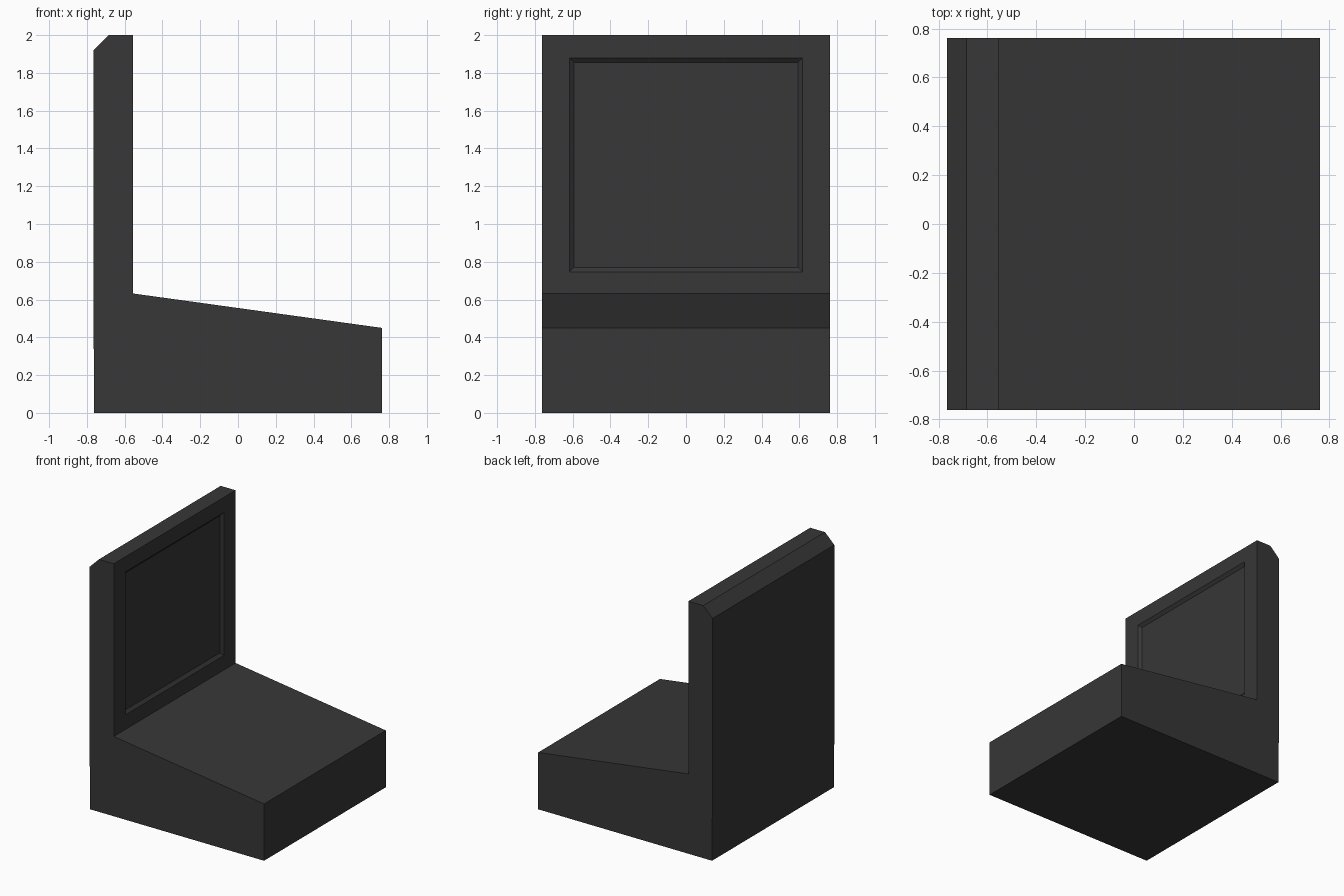
import bpy, bmesh

if "Cube" in bpy.data.objects:
    bpy.data.objects.remove(bpy.data.objects["Cube"])

HALF_WIDTH = 0.762

# one dark upholstery colour
fabric = bpy.data.materials.new("charcoal_fabric")
fabric.diffuse_color = (0.038, 0.038, 0.038, 1)
fabric.use_nodes = True
fabric.node_tree.nodes["Principled BSDF"].inputs["Base Color"].default_value = fabric.diffuse_color

# side profile (x, z): sloped seat, upright back, chamfered rear top edge
profile = [(-0.762, 0), (0.762, 0), (0.762, 0.45), (-0.555, 0.632),
           (-0.555, 2.0), (-0.685, 2.0), (-0.766, 1.92), (-0.766, 0.34),
           (-0.762, 0.338)]

bm = bmesh.new()
side = bm.faces.new([bm.verts.new((x, -HALF_WIDTH, z)) for x, z in profile])
ext = bmesh.ops.extrude_face_region(bm, geom=[side], use_keep_orig=True)
for v in ext["geom"]:
    if isinstance(v, bmesh.types.BMVert):
        v.co.y = HALF_WIDTH
bmesh.ops.recalc_face_normals(bm, faces=bm.faces[:])

# shallow recessed panel with sloping rim on the front of the backrest
panel = next(f for f in bm.faces if f.normal.x > 0.99 and f.calc_center_median().z > 1)


def inset_to(face, half_y, z0, z1, x):
    bmesh.ops.inset_individual(bm, faces=[face], thickness=0.01)
    mid = face.calc_center_median().z
    for v in face.verts:
        v.co = (x, half_y if v.co.y > 0 else -half_y, z1 if v.co.z > mid else z0)


inset_to(panel, 0.617, 0.747, 1.88, -0.555)
inset_to(panel, 0.593, 0.771, 1.856, -0.575)

mesh = bpy.data.meshes.new("seat_with_back")
bm.to_mesh(mesh)
bm.free()
mesh.materials.append(fabric)
obj = bpy.data.objects.new("seat_with_back", mesh)
bpy.context.collection.objects.link(obj)
